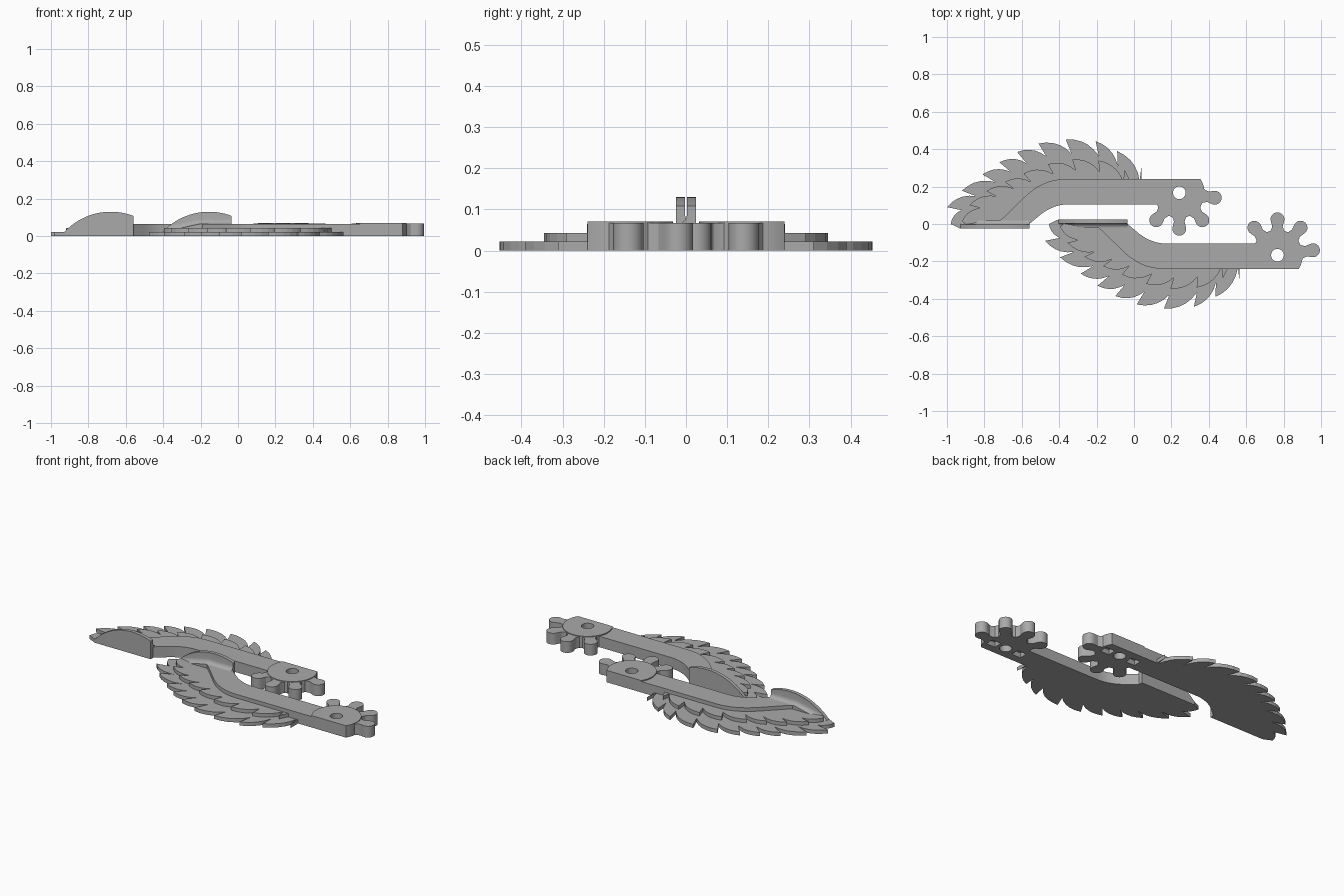
import bpy
import bmesh
from math import sin, cos, radians, sqrt
from mathutils import Vector

cube = bpy.data.objects.get("Cube")
if cube:
    bpy.data.objects.remove(cube, do_unlink=True)

grey = bpy.data.materials.new("plain_grey")
grey.use_nodes = True
colour = (0.4, 0.4, 0.4, 1)
grey.diffuse_color = colour
grey.node_tree.nodes["Principled BSDF"].inputs["Base Color"].default_value = colour

HUB = Vector((0.242, 0.167))
HUB_R = 0.135
ARM_TOP = 0.065
EDGE = 0.24          # outer straight edge of the arm


def finish(bm, name):
    bmesh.ops.recalc_face_normals(bm, faces=bm.faces)
    mesh = bpy.data.meshes.new(name)
    bm.to_mesh(mesh)
    bm.free()
    obj = bpy.data.objects.new(name, mesh)
    bpy.context.collection.objects.link(obj)
    mesh.materials.append(grey)
    return obj


def prism(name, points, z0, z1, place):
    bm = bmesh.new()
    face = bm.faces.new([bm.verts.new(place(x, y, z0)) for x, y in points])
    ext = bmesh.ops.extrude_face_region(bm, geom=[face])
    top = [v for v in ext["geom"] if isinstance(v, bmesh.types.BMVert)]
    bmesh.ops.translate(bm, verts=top, vec=(0, 0, z1 - z0))
    return finish(bm, name)


def arc(centre, r, a0, a1, n):
    angles = [radians(a0 + (a1 - a0) * i / n) for i in range(n + 1)]
    return [(centre[0] + r * cos(a), centre[1] + r * sin(a)) for a in angles]


def bezier(a, b, c, n=5):
    a, b, c = Vector(a), Vector(b), Vector(c)
    return [tuple(a * (1 - t) ** 2 + b * 2 * t * (1 - t) + c * t * t)
            for t in [i / n for i in range(n + 1)]]


def feather_edge(tips, length):
    # Each feather has a bulging trailing edge and a short leading edge
    out = []
    for i in range(len(tips) - 1):
        a, b = Vector(tips[i]), Vector(tips[i + 1])
        turn = radians(178 - 95 * (i + 1) / (len(tips) - 1))
        notch = b - length * Vector((cos(turn), sin(turn)))
        along = notch - a
        bulge = (a + notch) / 2 + Vector((-along.y, along.x)) * 0.28
        out += bezier(a, bulge, notch)
    return out + [tips[-1]]


def cut(obj, cutters):
    for c in cutters:
        mod = obj.modifiers.new("cut", 'BOOLEAN')
        mod.operation = 'DIFFERENCE'
        mod.solver = 'EXACT'
        mod.object = c
    graph = bpy.context.evaluated_depsgraph_get()
    mesh = bpy.data.meshes.new_from_object(obj.evaluated_get(graph))
    obj.modifiers.clear()
    obj.data = mesh


def fin(name, place):
    # Arched upright plate blending into the wing with a concave fillet
    bm = bmesh.new()
    rows = []
    steps = 20
    for i in range(steps + 1):
        x = -0.93 + 0.37 * i / steps
        h = 0.13 - 0.34 + sqrt(0.34 ** 2 - (x + 0.68) ** 2)
        base = min(ARM_TOP, 0.02 + 0.045 * max(0, x + 0.93) / 0.2)
        base = min(base, h - 0.002)
        rise = min(0.025, h - base)
        section = [(-0.024, 0), (-0.024, h), (-0.003, h)]
        for k in range(5):
            a = radians(90 * k / 4)
            section.append((0.02 - 0.023 * cos(a), base + rise * (1 - sin(a))))
        section.append((0.02, 0))
        rows.append([bm.verts.new(place(x, y, z)) for y, z in section])
    n = len(rows[0])
    for r, s in zip(rows, rows[1:]):
        for k in range(n):
            bm.faces.new((r[k], r[(k + 1) % n], s[(k + 1) % n], s[k]))
    bm.faces.new(rows[0])
    bm.faces.new(rows[-1])
    return finish(bm, name)


long_tips = [(-0.98, 0.0), (-1.0, 0.09), (-0.92, 0.178), (-0.81, 0.265), (-0.72, 0.33),
             (-0.625, 0.385), (-0.51, 0.43), (-0.365, 0.453), (-0.205, 0.443),
             (-0.09, 0.39), (0.04, 0.31)]
short_tips = [(-0.92, 0.015), (-0.88, 0.1), (-0.79, 0.175), (-0.69, 0.225), (-0.59, 0.27),
              (-0.46, 0.32), (-0.33, 0.345), (-0.19, 0.34), (-0.05, 0.29)]
inner = [(-0.1, 0.18), (-0.4, 0.17), (-0.56, 0.0), (-0.56, -0.024)]


def build_wing(side, place):
    # Two stepped feather layers
    prism(side + "_long_feathers",
          feather_edge(long_tips, 0.08) + [(0.04, EDGE), (0.0, 0.18)] + inner + [(-0.93, -0.024)],
          0, 0.022, place)
    prism(side + "_short_feathers",
          feather_edge(short_tips, 0.06) + [(-0.025, EDGE)] + inner + [(-0.88, -0.02)],
          0, 0.043, place)

    # Bent arm ending in a round hub
    outline = bezier((-0.74, 0.0), (-0.72, 0.01), (-0.6, 0.13), 2)
    outline += bezier((-0.59, 0.14), (-0.49, EDGE), (-0.37, EDGE), 8)
    outline += arc(HUB, HUB_R, 32.7, -152.7, 28)
    outline += bezier((-0.35, 0.105), (-0.43, 0.105), (-0.5, 0.05), 8)
    outline += [(-0.56, 0.0), (-0.56, -0.024), (-0.74, -0.024)]
    arm = prism(side + "_arm", outline, 0, ARM_TOP, place)

    # Raised cap on the hub, trimmed along the arm edge
    disc = [(x, min(y, EDGE)) for x, y in arc(HUB, HUB_R, 32.7, -212.7, 36)]
    cap = prism(side + "_hub_cap", disc, 0.06, 0.071, place)

    # Pivot hole and blind pockets underneath
    hole = prism(side + "_hole_cutter", arc(HUB, 0.034, 0, 345, 23), -0.1, 0.2, place)
    pockets = []
    for dx in (-0.095, 0.085):
        x, y = HUB.x + dx, HUB.y
        square = [(x - 0.03, y - 0.025), (x + 0.03, y - 0.025),
                  (x + 0.03, y + 0.025), (x - 0.03, y + 0.025)]
        pockets.append(prism(side + "_pocket_cutter", square, -0.1, 0.03, place))
    cut(arm, [hole] + pockets)
    cut(cap, [hole])
    for c in [hole] + pockets:
        bpy.data.objects.remove(c, do_unlink=True)

    # Rounded gear teeth
    teeth = []
    for angle in (-8, -50, -90, -130):
        d = Vector((cos(radians(angle)), sin(radians(angle))))
        n = Vector((-d.y, d.x))
        tooth = arc(HUB + d * 0.192, 0.037, angle - 110, angle + 110, 14)
        for along, half in ((0.155, 0.028), (0.135, 0.034), (0.115, 0.05)):
            left = HUB + d * along + n * half
            right = HUB + d * along - n * half
            tooth = [tuple(right)] + tooth + [tuple(left)]
        teeth.append(prism(side + "_gear_tooth", tooth, 0, ARM_TOP + 0.002, place))

    plate = fin(side + "_fin", place)
    for obj in [arm, cap, plate] + teeth:
        bpy.ops.object.select_all(action='DESELECT')
        obj.select_set(True)
        bpy.context.view_layer.objects.active = obj
        bpy.ops.object.shade_smooth_by_angle(angle=radians(30))


build_wing("back", lambda x, y, z: (x, y, z))
build_wing("front", lambda x, y, z: (x + 0.525, -y, z))
